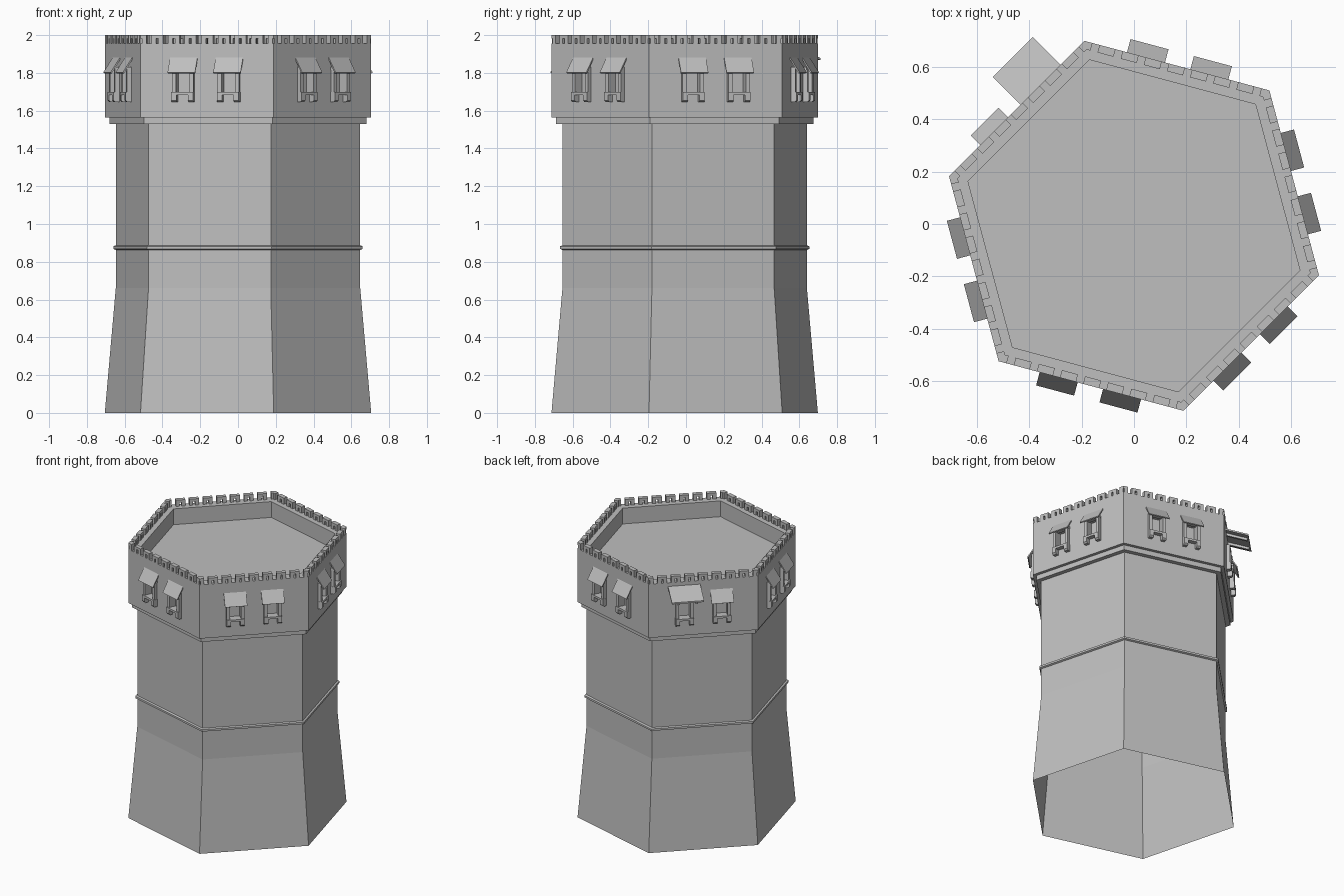
import bpy, bmesh, math
from mathutils import Vector

cube = bpy.data.objects.get("Cube")
if cube:
    bpy.data.objects.remove(cube, do_unlink=True)

RADIUS = 0.73                                   # corner radius of the crown
APOTHEM = RADIUS * math.cos(math.pi / 6)
CENTRE = Vector((0, -0.007, 0))
SHUTTER_SIDE = 4

stone = bpy.data.materials.new("grey stone")
stone.use_nodes = True
GREY = (0.52, 0.52, 0.52, 1)
stone.diffuse_color = GREY
stone.node_tree.nodes["Principled BSDF"].inputs["Base Color"].default_value = GREY


def finish(name, bm, recalc=True):
    if recalc:
        bmesh.ops.recalc_face_normals(bm, faces=bm.faces[:])
    mesh = bpy.data.meshes.new(name)
    bm.to_mesh(mesh)
    bm.free()
    mesh.materials.append(stone)
    obj = bpy.data.objects.new(name, mesh)
    bpy.context.collection.objects.link(obj)
    return obj


def hex_rings(name, profile, cap=False):
    """Six-sided sweep of a (radius, height) profile, listed bottom to top."""
    bm = bmesh.new()
    rings = []
    for r, z in profile:
        angles = [math.radians(-75 + 60 * k) for k in range(6)]
        rings.append([bm.verts.new(CENTRE + Vector((r * math.cos(a), r * math.sin(a), z)))
                      for a in angles])
    for low, high in zip(rings, rings[1:]):
        for k in range(6):
            n = (k + 1) % 6
            bm.faces.new((low[k], low[n], high[n], high[k]))
    if cap:
        bm.faces.new(rings[0][::-1])
        bm.faces.new(rings[-1])
    return finish(name, bm, cap)


def slab(bm, side, t0, t1, outline):
    """Extrude a (distance from wall, height) outline along a wall from t0 to t1."""
    a = math.radians(-105 + 60 * side)
    out = Vector((math.cos(a), math.sin(a), 0))
    along = Vector((-math.sin(a), math.cos(a), 0))
    ends = [[bm.verts.new(CENTRE + out * (APOTHEM + d) + along * t + Vector((0, 0, z)))
             for d, z in outline] for t in (t0, t1)]
    count = len(outline)
    bm.faces.new(ends[0])
    bm.faces.new(ends[1][::-1])
    for i in range(count):
        j = (i + 1) % count
        bm.faces.new((ends[0][i], ends[1][i], ends[1][j], ends[0][j]))


def block(bm, side, mid, width, d0, d1, z0, z1):
    slab(bm, side, mid - width / 2, mid + width / 2,
         [(d0, z0), (d1, z0), (d1, z1), (d0, z1)])


# Tower walls: open-bottomed shell with a flared foot
hex_rings("tower_walls", [(0.73, 0), (0.67, 0.66), (0.67, 1.54)])

# String course and corbel ledge
hex_rings("string_course", [(0.668, 0.862), (0.683, 0.868), (0.683, 0.882), (0.668, 0.888)])
hex_rings("corbel_ledge", [(0.668, 1.53), (0.705, 1.53), (0.705, 1.567)])

# Crown with sunken roof floor
crown = hex_rings("crown", [(0.73, 1.565), (0.73, 1.955), (0.655, 1.955), (0.655, 1.84)], cap=True)

windows = [(side, t) for side in range(6) for t in (-0.128, 0.122)]

# Shallow window recesses
bm = bmesh.new()
for side, t in windows:
    block(bm, side, t, 0.075, -0.03, 0.02, 1.695, 1.82)
cutter = finish("window_cutter", bm)
cutter.hide_render = True
mod = crown.modifiers.new("recesses", 'BOOLEAN')
mod.operation = 'DIFFERENCE'
mod.object = cutter
mod.solver = 'EXACT'
bpy.context.view_layer.objects.active = crown
bpy.ops.object.modifier_apply(modifier=mod.name)
bpy.data.objects.remove(cutter, do_unlink=True)

# Battlements: merlons with a small slit, wrapping round the corners
bm = bmesh.new()
COUNT = 8
PITCH = RADIUS / COUNT
GAP, SLIT, DEPTH = 0.028, 0.014, -0.03
for side in range(6):
    for i in range(COUNT + 1):
        mid = -RADIUS / 2 + i * PITCH
        left = max(mid - (PITCH - GAP) / 2, -RADIUS / 2)
        right = min(mid + (PITCH - GAP) / 2, RADIUS / 2)
        block(bm, side, (left + right) / 2, right - left, DEPTH, 0, 1.982, 2.0)
        for a, b in ((left, mid - SLIT / 2), (mid + SLIT / 2, right)):
            if b > a:
                block(bm, side, (a + b) / 2, b - a, DEPTH, 0, 1.95, 1.982)
finish("battlements", bm)

# Window frames: posts, sill, lintel and two bracket feet
bm = bmesh.new()
for side, t in windows:
    for s in (-1, 1):
        block(bm, side, t + s * 0.048, 0.022, -0.005, 0.024, 1.69, 1.83)
        slab(bm, side, t + s * 0.046 - 0.014, t + s * 0.046 + 0.014,
             [(-0.005, 1.645), (0.022, 1.645), (0.032, 1.655), (0.032, 1.685), (-0.005, 1.685)])
    block(bm, side, t, 0.12, -0.005, 0.032, 1.683, 1.698)
    block(bm, side, t, 0.12, -0.005, 0.02, 1.815, 1.832)
finish("window_frames", bm)

# Sloping awnings, and one wide raised shutter on rails
bm = bmesh.new()
raised = bmesh.new()
for side, t in windows:
    if side == SHUTTER_SIDE and t < 0:
        slab(raised, side, t - 0.108, t + 0.108,
             [(-0.005, 1.918), (0.15, 1.867), (0.15, 1.878), (-0.005, 1.93)])
        for s in (-1, 1):
            slab(raised, side, t + s * 0.06 - 0.008, t + s * 0.06 + 0.008,
                 [(-0.005, 1.90), (0.14, 1.853), (0.14, 1.871), (-0.005, 1.919)])
    else:
        slab(bm, side, t - 0.075, t + 0.075,
             [(-0.005, 1.878), (0.045, 1.798), (0.052, 1.802), (-0.005, 1.89)])
finish("window_awnings", bm)
finish("raised_shutter", raised)
